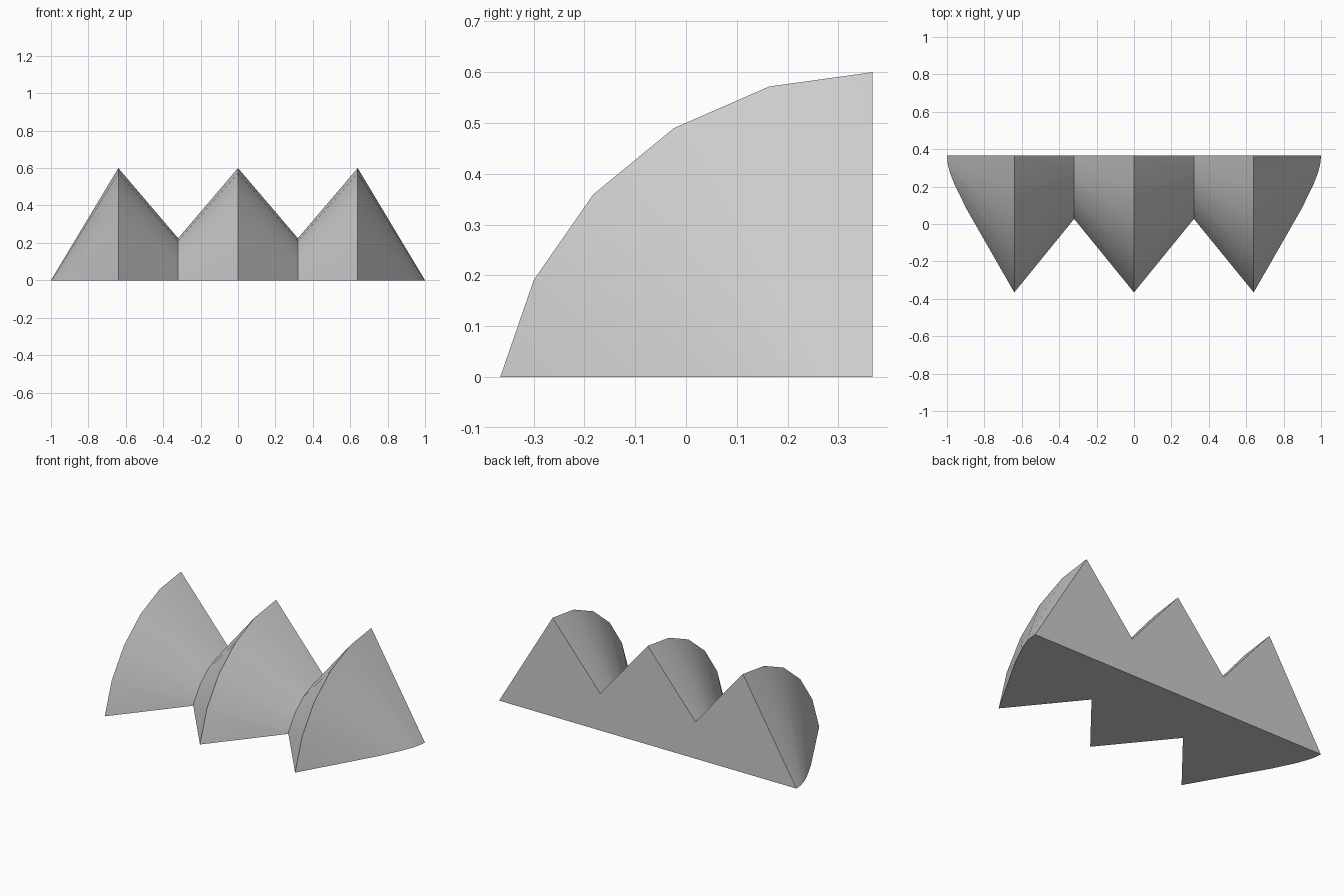
import bpy
import bmesh
import math
from mathutils import Vector

cube = bpy.data.objects.get("Cube")
if cube:
    bpy.data.objects.remove(cube, do_unlink=True)

# Pleated shell: a zigzag profile revolved about a low axis along the back
BACK = 0.367
AXIS_Z = -0.148
half = [(0, 0.6), (0.32, 0.225), (0.64, 0.6), (1.006, -0.01)]
profile = [(-x, z) for x, z in reversed(half[1:])] + half

bm = bmesh.new()
verts = [bm.verts.new((x, BACK, z)) for x, z in profile]
edges = [bm.edges.new(pair) for pair in zip(verts, verts[1:])]
bmesh.ops.spin(bm, geom=verts + edges, cent=(0, BACK, AXIS_Z), axis=(1, 0, 0),
               angle=math.radians(78.8), steps=5, use_duplicate=False)
bmesh.ops.remove_doubles(bm, verts=bm.verts[:], dist=0.0001)

# Trim the shell flat at the ground
bmesh.ops.bisect_plane(bm, geom=bm.verts[:] + bm.edges[:] + bm.faces[:], dist=0.00001,
                       plane_co=Vector((0, 0, 0)), plane_no=Vector((0, 0, 1)),
                       clear_inner=True)

# Close the back wall and the floor along their shared bottom edge
ground = [v for v in bm.verts if abs(v.co.z) < 0.0001 and abs(v.co.y - BACK) < 0.0001]
ground.sort(key=lambda v: v.co.x)
base_edge = bm.edges.new((ground[0], ground[-1]))
rim = [e for e in bm.edges if e.is_boundary]
back = [e for e in rim if all(abs(v.co.y - BACK) < 0.0001 for v in e.verts)]
floor = [e for e in rim if all(abs(v.co.z) < 0.0001 for v in e.verts)]
for loop in (back, floor):
    bmesh.ops.edgeloop_fill(bm, edges=loop + [base_edge])
bmesh.ops.recalc_face_normals(bm, faces=bm.faces[:])

mesh = bpy.data.meshes.new("pleated_shell")
bm.to_mesh(mesh)
bm.free()
shell = bpy.data.objects.new("pleated_shell", mesh)
bpy.context.collection.objects.link(shell)

# Single plain grey
grey = bpy.data.materials.new("light_grey")
grey.use_nodes = True
colour = (0.6, 0.6, 0.6, 1)
grey.diffuse_color = colour
grey.node_tree.nodes["Principled BSDF"].inputs["Base Color"].default_value = colour
mesh.materials.append(grey)

# Smooth curved pleats, sharp folds
bpy.ops.object.select_all(action="DESELECT")
shell.select_set(True)
bpy.context.view_layer.objects.active = shell
bpy.ops.object.shade_smooth_by_angle(angle=math.radians(30))
